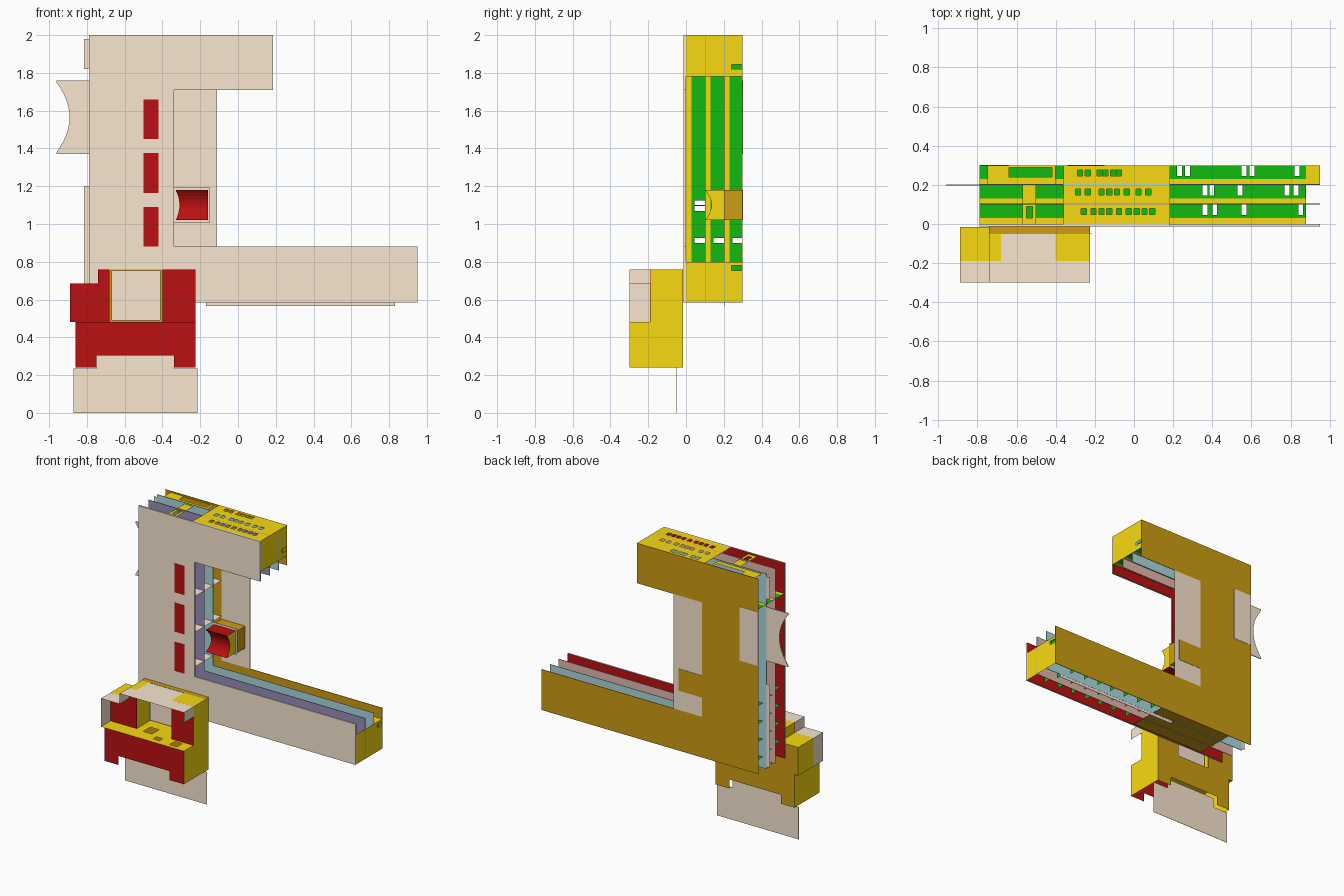
import bpy, bmesh, math

if "Cube" in bpy.data.objects:
    bpy.data.objects.remove(bpy.data.objects["Cube"])

PALETTE = dict(beige=(.95, .80, .64), red=(.5, .005, .005), yellow=(.95, .70, .005),
               ochre=(.62, .34, .006), green=(.005, .5, .005), purple=(.32, .27, .5),
               blue=(.40, .70, .74), pink=(.78, .48, .43))
MATS = {}
for n, c in PALETTE.items():
    MATS[n] = bpy.data.materials.new(n)
    MATS[n].diffuse_color = (*c, 1)


def finish(name, bm, *cols):
    me = bpy.data.meshes.new(name)
    bm.to_mesh(me)
    bm.free()
    for c in cols:
        me.materials.append(MATS[c])
    ob = bpy.data.objects.new(name, me)
    bpy.context.collection.objects.link(ob)
    return ob


def place(axis, pos, u, v):
    return {'x': (pos, u, v), 'y': (u, pos, v), 'z': (u, v, pos)}[axis]


def panel(name, axis, pos, rect, col, holes=()):
    """Flat sheet (u0, u1, v0, v1) with rectangular holes, built on a cell grid."""
    us = sorted({rect[0], rect[1], *[h[i] for h in holes for i in (0, 1)]})
    vs = sorted({rect[2], rect[3], *[h[i] for h in holes for i in (2, 3)]})
    bm = bmesh.new()
    grid = [[bm.verts.new(place(axis, pos, u, v)) for v in vs] for u in us]
    for i in range(len(us) - 1):
        for j in range(len(vs) - 1):
            u, v = (us[i] + us[i + 1]) / 2, (vs[j] + vs[j + 1]) / 2
            if not any(h[0] < u < h[1] and h[2] < v < h[3] for h in holes):
                bm.faces.new((grid[i][j], grid[i + 1][j], grid[i + 1][j + 1], grid[i][j + 1]))
    loose = [v for v in bm.verts if not v.link_faces]
    bmesh.ops.delete(bm, geom=loose, context='VERTS')
    return finish(name, bm, col)


def slab(name, pts, y0, y1, front, back=None):
    """Outline in x-z extruded from y0 to y1, front and back coloured separately."""
    bm = bmesh.new()
    f = bm.faces.new([bm.verts.new((x, y0, z)) for x, z in pts])
    r = bmesh.ops.extrude_face_region(bm, geom=[f], use_keep_orig=True)
    for e in r['geom']:
        if isinstance(e, bmesh.types.BMVert):
            e.co.y = y1
    bmesh.ops.recalc_face_normals(bm, faces=bm.faces)
    for f in bm.faces:
        f.material_index = 1 if f.normal.y > .5 else 0
    return finish(name, bm, front, back or front)


def rect(x0, x1, z0, z1):
    return [(x0, z0), (x1, z0), (x1, z1), (x0, z1)]


def arc_plate(x_left, x_right, z0, z1, depth):
    """Plate outline whose left edge is scooped inward."""
    h, zc = (z1 - z0) / 2, (z0 + z1) / 2
    arc = [(x_left + depth * (1 - (1 - t / 6) ** 2), zc + .94 * h * (1 - t / 6)) for t in range(13)]
    return [(x_right, z0), (x_right, z1), (x_left, z1)] + arc + [(x_left, z0)]


# Four layered wall plates of the C-shaped body
OUT = [(-.79, .585), (.95, .585), (.95, .88), (-.34, .88), (-.34, 1.71), (.185, 1.71), (.185, 2), (-.79, 2)]
slab("front_wall", OUT, -.012, 0, 'beige', 'red')
slab("inner_wall_1", OUT, .1, .104, 'purple', 'pink')
slab("inner_wall_2", OUT, .2, .204, 'blue', 'blue')
slab("back_wall", OUT, .296, .3, 'ochre')

# Spacer floors between the plates, green with through slots and yellow edges
CUTS = [[.35, .40, .55, .84], [.35, .385, .53, .77, .815], [.22, .26, .55, .59, .82]]
for i in range(3):
    y = i * .1
    ya, yb = y + .03, y + .1
    panel(f"lower_edge_{i}", 'z', .80, (-.42, .88, y, ya), 'yellow')
    panel(f"lower_floor_{i}", 'z', .80, (-.42, .88, ya, yb), 'green',
          [(x, x + .025, ya + .015, yb) for x in CUTS[i]])
    panel(f"upper_edge_{i}", 'z', 1.78, (-.79, .185, y, ya), 'yellow')
    panel(f"upper_floor_{i}", 'z', 1.78, (-.79, .185, ya, yb), 'green')
    panel(f"column_edge_{i}", 'x', -.42, (y, ya, .80, 1.78), 'yellow')
    panel(f"column_floor_{i}", 'x', -.42, (ya, yb, .80, 1.78), 'green',
          [(ya + .015, yb, z, z + .025) for z in (.9, 1.07, 1.1)])
    # Small ribs across the open outer channels
    for k in range(7):
        panel(f"lower_rib_{i}_{k}", 'x', .1 + .12 * k - .03 * i, (ya, yb, .60, .70), 'green')
    for k in range(4):
        panel(f"side_rib_{i}_{k}", 'z', .72 + .13 * k - .02 * i, (-.78, -.68, ya, yb), 'green')
panel("lower_end_tab", 'z', .80, (.88, .95, .2, .3), 'yellow')

# End caps with their small slots
panel("lower_end_cap", 'x', .95, (0, .3, .585, .80), 'yellow', [(.24, .296, .755, .78)])
panel("upper_end_cap", 'x', .185, (0, .3, 1.78, 2), 'yellow', [(.24, .296, 1.82, 1.845)])
panel("lower_slot_tab", 'x', .92, (.22, .3, .74, .80), 'green')
panel("upper_slot_tab", 'x', .15, (.22, .3, 1.8, 1.86), 'green')

# Perforated roof strip and plain underside strip
HOLES = [(x, x + .027, y, y + .032)
         for y, xs in ((.048, (-.27, -.22, -.18, -.14, -.09, -.04, .0, .04, .08)),
                       (.147, (-.3, -.25, -.18, -.14, -.1, -.05, .01, .06)),
                       (.245, (-.29, -.25, -.19, -.16, -.12, -.09))) for x in xs]
panel("roof_cover", 'z', 2, (-.36, .185, 0, .3), 'yellow', HOLES)
panel("underside_cover", 'z', .59, (-.6, 0, 0, .3), 'ochre')
panel("roof_left_strip", 'z', 1.99, (-.75, -.4, .2, .3), 'yellow', [(-.64, -.42, .24, .29)])
panel("roof_left_bridge", 'z', 1.99, (-.57, -.5, 0, .2), 'yellow', [(-.55, -.52, .03, .09)])

# Thin shelves in the column channel
for k, z in enumerate((.95, 1.2, 1.46, 1.66)):
    panel(f"column_shelf_{k}", 'z', z, (-.42, -.34, .2 if k == 3 else 0, .3), 'beige')

# Red windows in the front column
for k, z in enumerate((.88, 1.165, 1.45)):
    slab(f"front_window_{k}", rect(-.5, -.42, z, z + .21), -.014, -.011, 'red')

# Pale back panels, side fin and edge tabs
slab("back_infill_panel", rect(-.34, -.11, .88, 1.71), .296, .300, 'beige')
slab("back_left_patch", rect(-.79, -.64, 1.37, 1.76), .299, .302, 'beige')
slab("side_fin", arc_plate(-.96, -.79, 1.37, 1.76, .068), .197, .203, 'beige')
slab("upper_left_tab", rect(-.815, -.79, 1.82, 1.98), .2, .203, 'beige')
slab("lower_left_tab", rect(-.815, -.79, .6, 1.2), .2, .203, 'beige')
slab("bottom_tab", rect(-.17, .83, .565, .59), .2, .203, 'beige')

# Small alcove box with a folded scooped front
slab("alcove_frame", rect(-.34, -.15, 1.005, 1.195), .2, .204, 'beige')
slab("alcove_box", rect(-.34, -.15, 1.02, 1.18), .204, .302, 'ochre')
bm = bmesh.new()
rows = []
for i in range(11):
    t = i / 10
    z, s = 1.02 + .16 * t, 1 - (2 * t - 1) ** 2
    a, b, y = -.33 + .02 * s, -.16, .1 + .035 * s
    rows.append([bm.verts.new(p) for p in ((a, .2, z), (a, y, z), (b, y, z), (b, .2, z))])
for p, q in zip(rows, rows[1:]):
    for j in range(3):
        bm.faces.new((p[j], p[j + 1], q[j + 1], q[j])).material_index = int(j == 2)
bm.faces.new(rows[0])
bm.faces.new(rows[-1])
finish("alcove_scoop", bm, 'red', 'yellow')

# Front kiosk: open-bottom base
panel("kiosk_front", 'y', -.3, (-.86, -.225, .24, .48), 'red', [(-.75, -.34, .24, .305)])
panel("kiosk_back", 'y', -.015, (-.86, -.225, .24, .76), 'ochre',
      [(-.75, -.34, .24, .305), (-.67, -.41, .5, .70), (-.86, -.74, .685, .76)])
panel("kiosk_left_side", 'x', -.86, (-.3, -.015, .24, .48), 'yellow')
panel("kiosk_right_side", 'x', -.225, (-.3, -.015, .24, .48), 'yellow')
panel("kiosk_counter", 'z', .48, (-.89, -.225, -.3, -.015), 'yellow',
      [(-.62, -.55, -.2, -.12), (-.5, -.45, -.26, -.22), (-.36, -.3, -.27, -.21)])

# Kiosk upper blocks, recess panel and roof ridge
LEFT = [(-.89, .48), (-.68, .48), (-.68, .76), (-.74, .76), (-.74, .685), (-.89, .685)]
for name, pts in (("left", LEFT), ("right", rect(-.40, -.225, .48, .76))):
    slab(f"kiosk_{name}_face", pts, -.19, -.189, 'red')
    bm = bmesh.new()
    ring = [[bm.verts.new((x, y, z)) for x, z in pts] for y in (-.189, -.015)]
    for i in range(1, len(pts)):
        j = (i + 1) % len(pts)
        bm.faces.new((ring[0][i], ring[0][j], ring[1][j], ring[1][i]))
    finish(f"kiosk_{name}_block", bm, 'yellow')
panel("left_block_back", 'y', -.015, (-.89, -.86, .48, .685), 'ochre')
panel("kiosk_recess_panel", 'y', -.05, (-.67, -.41, .49, .755), 'beige')
panel("kiosk_roof_ridge", 'z', .761, (-.74, -.225, -.05, -.012), 'ochre')

# Pale kiosk canopy with hanging side panels
panel("canopy_front", 'z', .76, (-.74, -.225, -.3, -.19), 'beige')
panel("canopy_middle", 'z', .76, (-.68, -.40, -.19, -.05), 'beige')
panel("canopy_low_left", 'z', .685, (-.89, -.74, -.3, -.19), 'beige')
panel("canopy_step", 'x', -.74, (-.3, -.19, .685, .76), 'beige')
panel("canopy_right_drop", 'x', -.225, (-.3, -.19, .685, .76), 'beige')
panel("canopy_left_drop", 'x', -.89, (-.3, -.19, .48, .685), 'beige')

# Lower apron sheet standing on the ground
slab("ground_apron", rect(-.87, -.215, 0, .235), -.05, -.048, 'beige')
slab("apron_tongue", rect(-.75, -.34, .235, .305), -.05, -.048, 'beige')

for m in bpy.data.materials:
    if m.users and not m.is_grease_pencil:
        m.use_nodes = True
        m.node_tree.nodes["Principled BSDF"].inputs["Base Color"].default_value = m.diffuse_color
